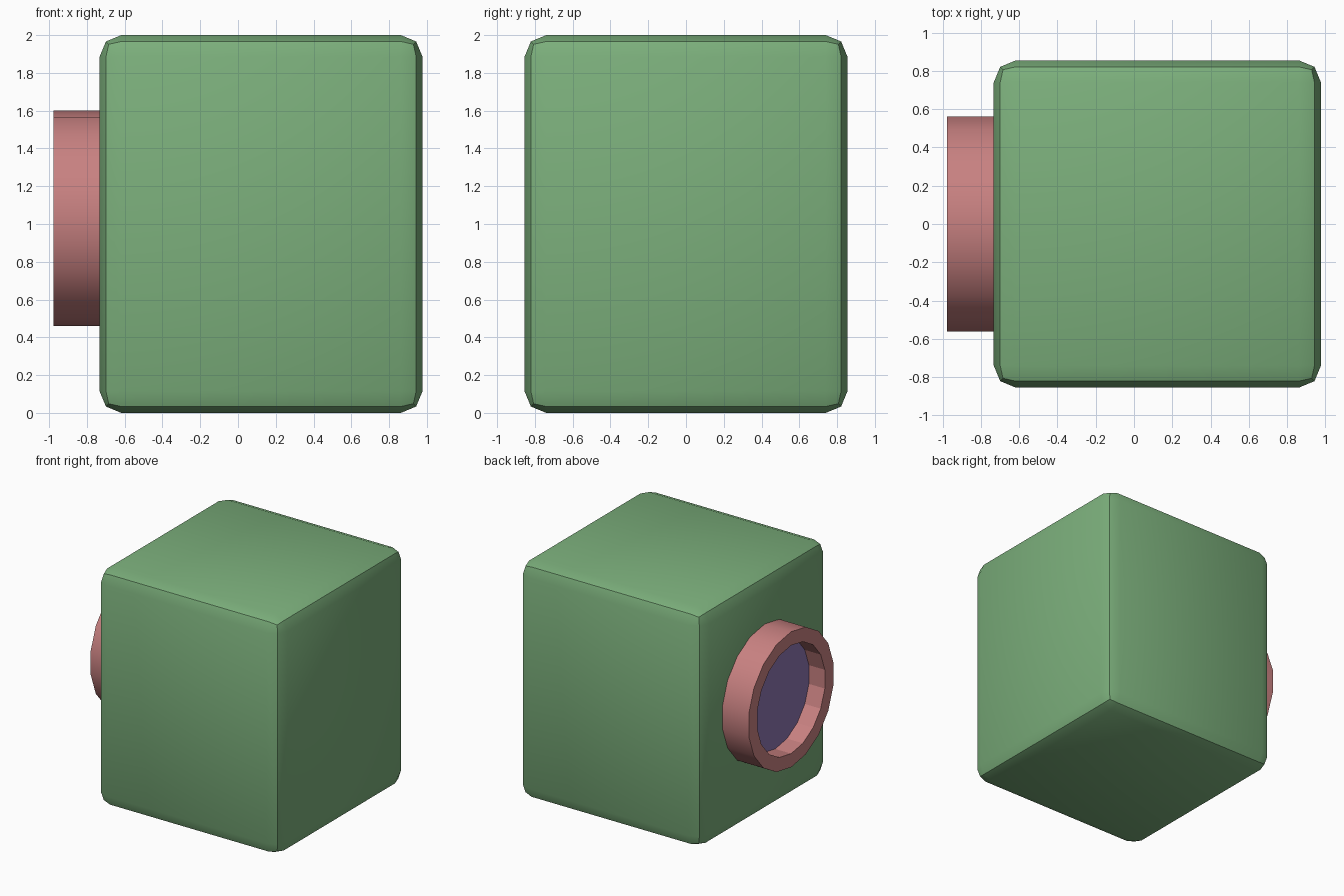
import bpy, bmesh
from math import pi, sin, cos, radians

if "Cube" in bpy.data.objects:
    bpy.data.objects.remove(bpy.data.objects["Cube"])

SIDES = 18
DOOR_Z = 1.03


def material(name, color):
    m = bpy.data.materials.new(name)
    m.diffuse_color = (*color, 1)
    m.use_nodes = True
    m.node_tree.nodes["Principled BSDF"].inputs["Base Color"].default_value = m.diffuse_color
    return m


def finish(name, bm, mat):
    bmesh.ops.recalc_face_normals(bm, faces=bm.faces)
    me = bpy.data.meshes.new(name)
    bm.to_mesh(me)
    bm.free()
    me.materials.append(mat)
    ob = bpy.data.objects.new(name, me)
    bpy.context.collection.objects.link(ob)
    return ob


def smooth(ob):
    bpy.ops.object.select_all(action='DESELECT')
    ob.select_set(True)
    bpy.context.view_layer.objects.active = ob
    bpy.ops.object.shade_smooth_by_angle(angle=radians(30))


def loop(bm, x, r):
    # polygon around the x axis with a corner at the top
    return [bm.verts.new((x, r * sin(2 * pi * i / SIDES),
                          DOOR_Z + r * cos(2 * pi * i / SIDES)))
            for i in range(SIDES)]


def bridge(bm, a, b):
    return [bm.faces.new((a[i], a[(i + 1) % SIDES], b[(i + 1) % SIDES], b[i]))
            for i in range(SIDES)]


# cabinet: box with a two-segment rounded edge
bm = bmesh.new()
bmesh.ops.create_cube(bm, size=1)
bmesh.ops.scale(bm, vec=(1.71, 1.71, 2.0), verts=bm.verts)
bmesh.ops.translate(bm, vec=(0.122, 0, 1.0), verts=bm.verts)
bmesh.ops.bevel(bm, geom=bm.edges[:], offset=0.115, segments=2,
                profile=0.5, affect='EDGES')
smooth(finish("cabinet", bm, material("green", (0.20, 0.43, 0.20))))

# door ring: open tube with a thick wall
R_OUT, R_IN, X_FRONT, X_BACK = 0.57, 0.455, -0.978, -0.72
bm = bmesh.new()
rings = [loop(bm, x, r) for x, r in ((X_BACK, R_OUT), (X_FRONT, R_OUT),
                                     (X_FRONT, R_IN), (X_BACK, R_IN))]
for i in range(4):
    bridge(bm, rings[i], rings[(i + 1) % 4])
ring = finish("door_ring", bm, material("pink", (0.58, 0.22, 0.22)))
smooth(ring)
# the inside wall of the ring is faceted
for p in list(ring.data.polygons)[2 * SIDES:3 * SIDES]:
    p.use_smooth = False

# door glass: flat disc set back inside the ring
bm = bmesh.new()
front, back = loop(bm, -0.83, R_IN), loop(bm, X_BACK, R_IN)
bm.faces.new(front)
bm.faces.new(back)
bridge(bm, front, back)
finish("door_glass", bm, material("purple", (0.27, 0.18, 0.45)))
